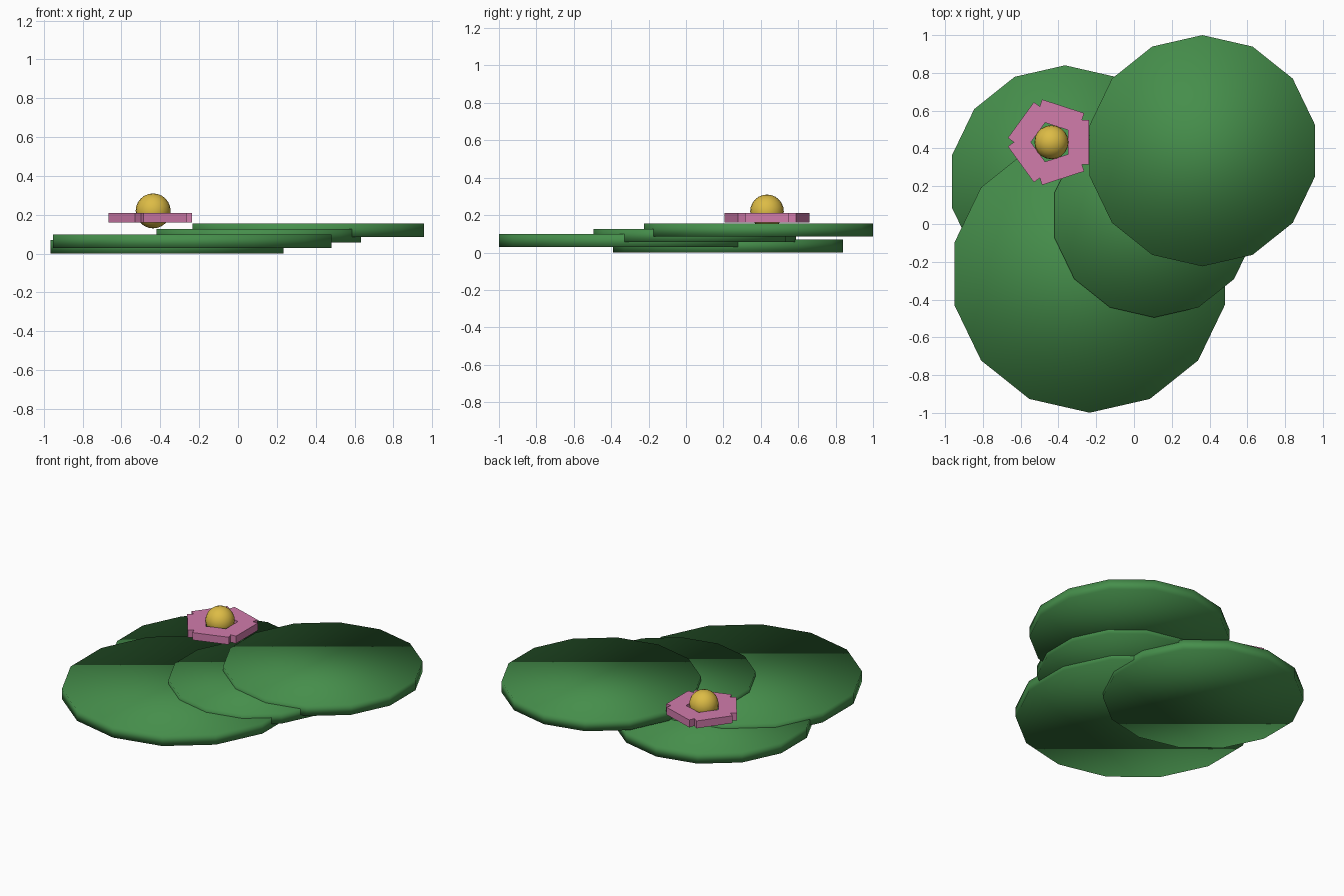
import bpy
import math
from mathutils import Matrix, Vector

cube = bpy.data.objects.get("Cube")
if cube:
    bpy.data.objects.remove(cube, do_unlink=True)


def make_material(name, rgb):
    mat = bpy.data.materials.new(name)
    mat.use_nodes = True
    color = (*rgb, 1.0)
    mat.diffuse_color = color
    mat.node_tree.nodes["Principled BSDF"].inputs["Base Color"].default_value = color
    return mat


leaf_green = make_material("leaf green", (0.06, 0.27, 0.07))
petal_pink = make_material("petal pink", (0.64, 0.20, 0.41))
pollen_gold = make_material("pollen gold", (0.72, 0.50, 0.06))


def finish(name, mat, smooth):
    obj = bpy.context.object
    obj.name = name
    obj.data.name = name
    obj.data.materials.append(mat)
    if smooth:
        bpy.ops.object.shade_smooth()
    return obj


# Overlapping floating leaves: softly shaded discs, each a step higher
THICKNESS = 0.07
STEP = 0.0285
leaves = [
    ("back_left_leaf", -0.365, 0.225, 0.615),
    ("front_leaf", -0.235, -0.264, 0.735),
    ("middle_leaf", 0.107, 0.046, 0.541),
    ("back_right_leaf", 0.362, 0.388, 0.612),
]
for level, (name, x, y, radius) in enumerate(leaves):
    bpy.ops.mesh.primitive_cylinder_add(
        vertices=14, radius=radius, depth=THICKNESS,
        location=(x, y, THICKNESS / 2 + level * STEP))
    finish(name, leaf_green, True)

# Flower: a ring of five flat petal blocks
flower = Vector((-0.437, 0.433, 0.185))
INNER, OUTER, WIDTH, HEIGHT = 0.088, 0.2, 0.234, 0.05
for i in range(5):
    angle = i * math.tau / 5
    offset = Matrix.Rotation(angle, 3, "Z") @ Vector(((INNER + OUTER) / 2, 0, 0))
    bpy.ops.mesh.primitive_cube_add(
        size=1, location=flower + offset, rotation=(0, 0, angle))
    petal = finish(f"petal_{i + 1}", petal_pink, False)
    petal.scale = (OUTER - INNER, WIDTH, HEIGHT)

# Round flower centre
bpy.ops.mesh.primitive_uv_sphere_add(
    segments=20, ring_count=12, radius=0.09,
    location=flower + Vector((0, 0, 0.035)))
finish("flower_centre", pollen_gold, True)
